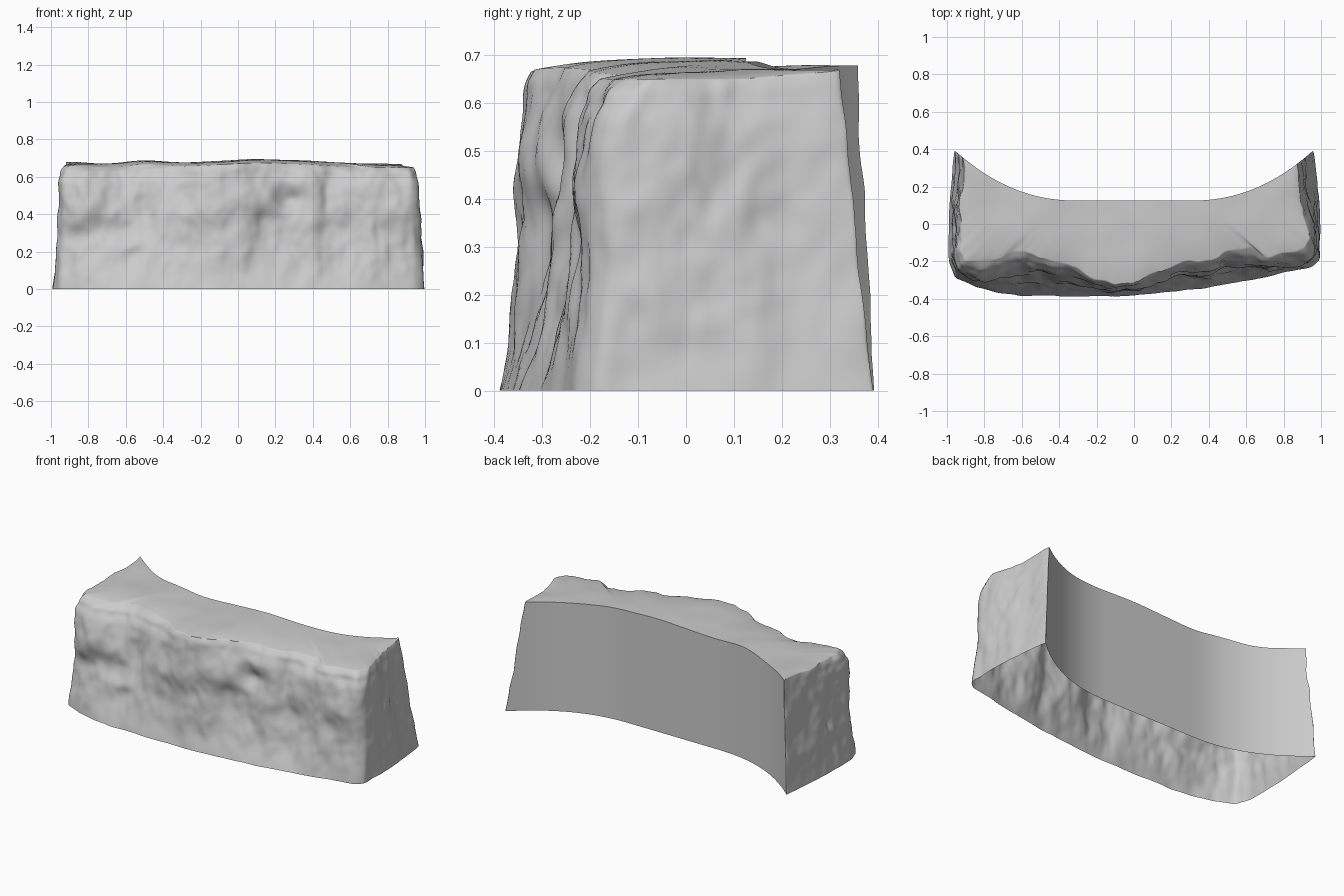
import bpy, bmesh, math
from mathutils import Vector, noise

if "Cube" in bpy.data.objects:
    bpy.data.objects.remove(bpy.data.objects["Cube"])

COLS, WALL_ROWS, TOP_ROWS = 220, 46, 16

# Plan outline, left tip -> front -> right tip: (base x, base y, rim x, rim y)
OUTLINE = [
    (-.957, .39, -.915, .345), (-.975, .25, -.91, .24), (-.985, .1, -.92, .1),
    (-.995, -.08, -.915, -.05), (-.99, -.2, -.92, -.15), (-.955, -.285, -.9, -.2),
    (-.85, -.335, -.76, -.2), (-.7, -.37, -.66, -.155), (-.6, -.385, -.58, -.14),
    (-.5, -.38, -.5, -.18), (-.38, -.387, -.38, -.21), (-.25, -.387, -.25, -.27),
    (-.1, -.385, -.1, -.33), (.03, -.38, .02, -.31), (.15, -.367, .13, -.25),
    (.25, -.355, .25, -.21), (.4, -.34, .4, -.2), (.5, -.32, .52, -.14),
    (.62, -.3, .63, -.13), (.72, -.28, .71, -.17), (.85, -.25, .83, -.155),
    (.95, -.23, .92, -.14), (.993, -.19, .945, -.08), (.998, -.05, .93, .02),
    (.99, .1, .895, .1), (.978, .25, .88, .2), (.957, .39, .868, .302)]

# Height of the top along x
CREST = [(-1, .675), (-.9, .68), (-.7, .668), (-.5, .69), (-.3, .675), (-.1, .685),
         (.1, .695), (.4, .685), (.6, .672), (.8, .668), (1, .67)]

# Wall profile along the path: how far in it leans at the levels in LEVELS
LEVELS = (0, .18, .4, .7, .94, 1)
LEAN = [(0, .18, .4, .7, .94), (.16, .18, .38, .55, .7), (.24, .12, .3, .18, .45),
        (.31, .15, .4, .5, .7), (.38, .2, .38, .5, .7), (.47, .42, .5, .48, .7),
        (.56, .32, .62, .62, .8), (.65, .28, .5, .52, .7), (.74, .2, .38, .4, .6),
        (.81, .12, .25, .3, .45), (.87, .15, .35, .55, .75), (1, .18, .4, .7, .94)]

# Hollows (+) and bulges (-): x, z, width, height, depth
DENTS = [(-.65, .33, .16, .05, .015), (-.5, .43, .06, .1, .02), (-.6, .23, .1, .03, -.015),
         (-.85, .28, .12, .05, .015), (.14, .37, .11, .05, .02), (.28, .48, .06, .05, .03),
         (.12, .5, .07, .1, -.015), (.47, .5, .03, .12, .02), (-.3, .52, .06, .09, .015)]


def lerp(a, b, t):
    return a + (b - a) * t


def table(rows, v):
    for a, b in zip(rows, rows[1:]):
        if v <= b[0]:
            t = max(0, (v - a[0]) / (b[0] - a[0]))
            return [lerp(p, q, t) for p, q in zip(a[1:], b[1:])]
    return list(rows[-1][1:])


def smooth_table(rows, v, r):
    samples = [table(rows, v + k * r) for k in (-1, -.5, 0, .5, 1)]
    return [sum(c) / 5 for c in zip(*samples)]


def crest(x):
    return smooth_table(CREST, x, .06)[0]


def back_y(x):
    return .125 + .265 * max(0, (abs(x) - .3) / .655) ** 2.2


# Arc-length parameter for the outline
lengths = [0]
for a, b in zip(OUTLINE, OUTLINE[1:]):
    lengths.append(lengths[-1] + math.dist(a[:2], b[:2]))
PATH = [(d / lengths[-1], *p) for d, p in zip(lengths, OUTLINE)]


def outward(s):
    a, b = table(PATH, max(0, s - .03)), table(PATH, min(1, s + .03))
    return Vector((b[1] - a[1], a[0] - b[0], 0)).normalized()


def rock_point(s, t):
    """Point on the rough front and ends; s runs around, t runs up."""
    edge = min(s, 1 - s)
    bx, by, tx, ty = smooth_table(PATH, s, min(.005, edge))
    tip = min(1, edge * 12)
    profile = list(zip(LEVELS, [0, *table(LEAN, s), 1]))
    g = smooth_table(profile, t, min(.08, t, 1 - t))[0]
    z = t * (crest(lerp(bx, tx, g)) - .02 * tip)
    q = Vector((lerp(bx, tx, g), lerp(by, ty, g), z))
    # broad lumps and finer roughness
    d = .014 * noise.noise(Vector((q.x * 6, q.y * 6, z * 6)))
    d += .013 * noise.noise(Vector((q.x * 13 + 5, q.y * 13, z * 8)))
    d += .005 * noise.noise(Vector((q.x * 26, q.y * 26, z * 18)))
    if q.y < 0 and abs(q.x) < .97:
        for cx, cz, w, h, depth in DENTS:
            d -= depth * math.exp(-((q.x - cx) / w) ** 2 - ((z - cz) / h) ** 2)
    q += outward(s) * d * (.3 + .7 * min(1, t * 4)) * (.4 + .6 * tip)
    q.x = max(-1, min(1, q.x))
    # ends meet the curved back exactly at the tips
    q.y = lerp(q.y, back_y(q.x), (1 - tip) ** 3)
    return q


def back_point(s, t):
    """Point on the smooth curved back."""
    left, right = tips[t]
    x = lerp(left.x, right.x, s)
    return Vector((x, back_y(x), t * crest(x)))


wall_t = [1 - (1 - r / WALL_ROWS) ** 1.25 for r in range(WALL_ROWS + 1)]
tips = {t: (rock_point(0, t), rock_point(1, t)) for t in wall_t}
columns = []
for c in range(COLS + 1):
    s = c / COLS
    # rough wall going up
    col = [rock_point(s, t) for t in wall_t]
    rim, back = col[-1], back_point(s, 1.0)
    # top running from rim to back, rising gently
    for r in range(1, TOP_ROWS):
        u = (r / TOP_ROWS) ** 1.6
        p = rim.lerp(back, u)
        bump = .005 * noise.noise(Vector((p.x * 6, p.y * 6, 3))) * math.sin(math.pi * u)
        p.z = lerp(rim.z, crest(p.x), 1 - (1 - u) ** 4) + bump
        col.append(p)
    # back going down, left open underneath
    col += [back_point(s, t) for t in reversed(wall_t)]
    columns.append(col)

bm = bmesh.new()
grid = [[bm.verts.new(p) for p in col] for col in columns]
for a, b in zip(grid, grid[1:]):
    for r in range(len(a) - 1):
        bm.faces.new((a[r], b[r], b[r + 1], a[r + 1]))
bmesh.ops.remove_doubles(bm, verts=bm.verts, dist=.0005)
bmesh.ops.dissolve_degenerate(bm, edges=bm.edges, dist=.0001)

mesh = bpy.data.meshes.new("rock_ledge")
bm.to_mesh(mesh)
bm.free()
rock = bpy.data.objects.new("rock_ledge", mesh)
bpy.context.collection.objects.link(rock)
bpy.context.view_layer.objects.active = rock
rock.select_set(True)
bpy.ops.object.shade_smooth_by_angle(angle=math.radians(50))
